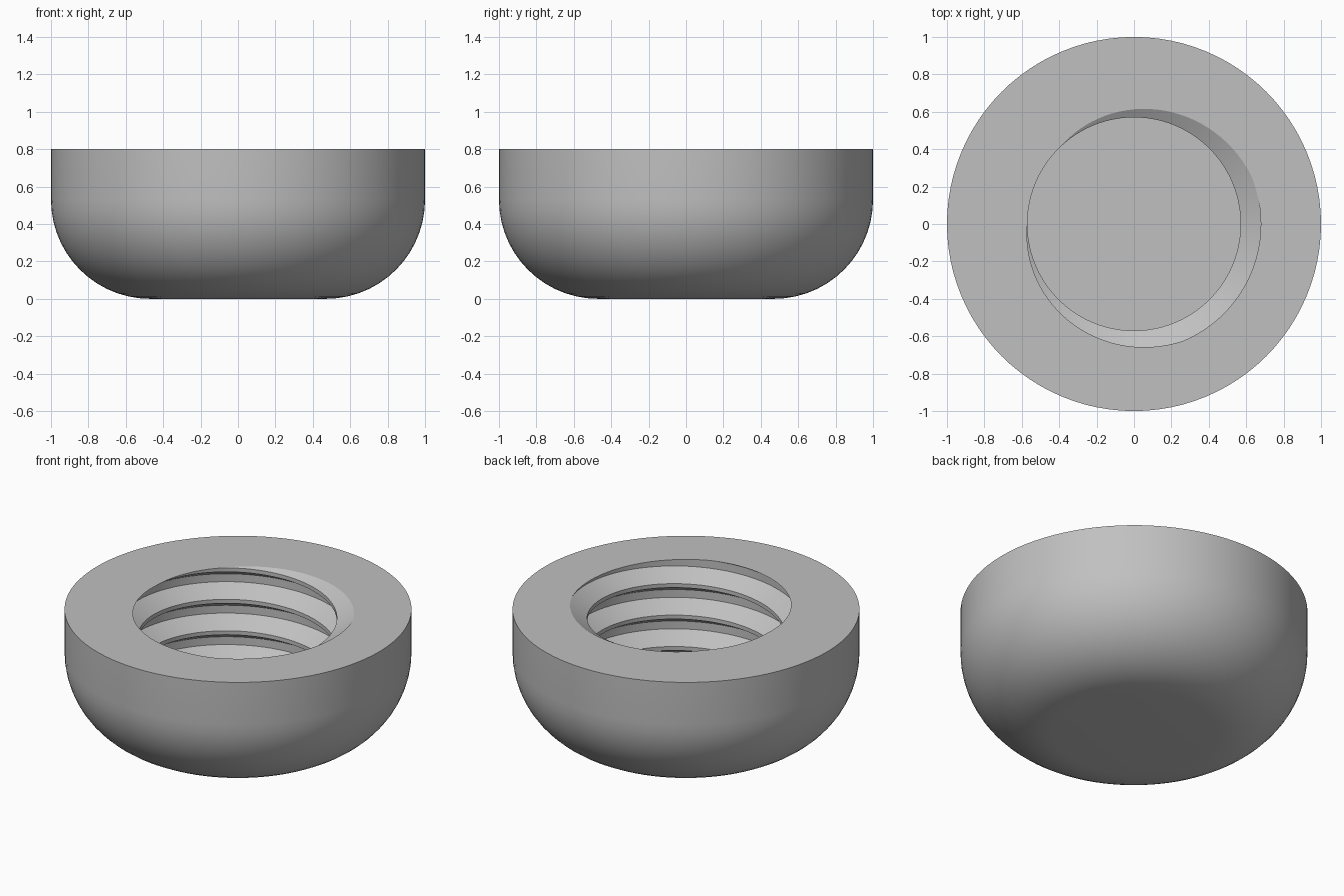
import bpy
import bmesh
from math import radians, sin, cos, pi

cube = bpy.data.objects.get("Cube")
if cube:
    bpy.data.objects.remove(cube)

HEIGHT, RADIUS, FILLET = 0.8, 1.0, 0.53
FLOOR = 0.2                      # bottom of the blind threaded hole
MINOR, MAJOR, PITCH = 0.57, 0.678, 0.2
CREST, FLANK = PITCH / 8, PITCH * 5 / 16
STEPS, ARC = 96, 14

# One pitch of the thread, upwards from the bottom of the crest: (height, radius)
TOOTH = [(0, MINOR), (CREST, MINOR), (CREST + FLANK, MAJOR), (PITCH - FLANK, MAJOR), (PITCH, MINOR)]


def thread_radius(h):
    h %= PITCH
    for (h0, r0), (h1, r1) in zip(TOOTH, TOOTH[1:]):
        if h <= h1:
            return r0 + (r1 - r0) * (h - h0) / (h1 - h0)
    return MINOR


def section(angle):
    """Half section at one angle: hole floor, thread, rim, side, fillet, base."""
    start = HEIGHT - CREST + PITCH * (angle - radians(135)) / (2 * pi)
    points = [(0, FLOOR)]
    for turn in range(-5, 3):
        for h, _ in TOOTH[:-1]:
            z = min(max(start + turn * PITCH + h, FLOOR), HEIGHT)
            points.append((thread_radius(z - start), z))
    points.append((RADIUS, HEIGHT))
    for i in range(ARC + 1):
        a = pi / 2 * i / ARC
        points.append((RADIUS - FILLET + FILLET * cos(a), FILLET - FILLET * sin(a)))
    points.append((0, 0))
    return points


# Sweep the section around the axis, following the helix
bm = bmesh.new()
columns = []
for s in range(STEPS + 1):
    angle = 2 * pi * s / STEPS
    columns.append([bm.verts.new((r * cos(angle), r * sin(angle), z)) for r, z in section(angle)])
for left, right in zip(columns, columns[1:]):
    for i in range(len(left) - 1):
        bm.faces.new((left[i], right[i], right[i + 1], left[i + 1]))
bmesh.ops.remove_doubles(bm, verts=bm.verts, dist=0.00005)
bmesh.ops.recalc_face_normals(bm, faces=bm.faces)

mesh = bpy.data.meshes.new("threaded_cap")
bm.to_mesh(mesh)
bm.free()
cap = bpy.data.objects.new("threaded_cap", mesh)
bpy.context.collection.objects.link(cap)

# Plain grey finish
grey = bpy.data.materials.new("plain_grey")
grey.use_nodes = True
colour = (0.53, 0.53, 0.53, 1)
grey.diffuse_color = colour
grey.node_tree.nodes["Principled BSDF"].inputs["Base Color"].default_value = colour
mesh.materials.append(grey)

bpy.ops.object.select_all(action="DESELECT")
cap.select_set(True)
bpy.context.view_layer.objects.active = cap
bpy.ops.object.shade_smooth_by_angle(angle=radians(25))
